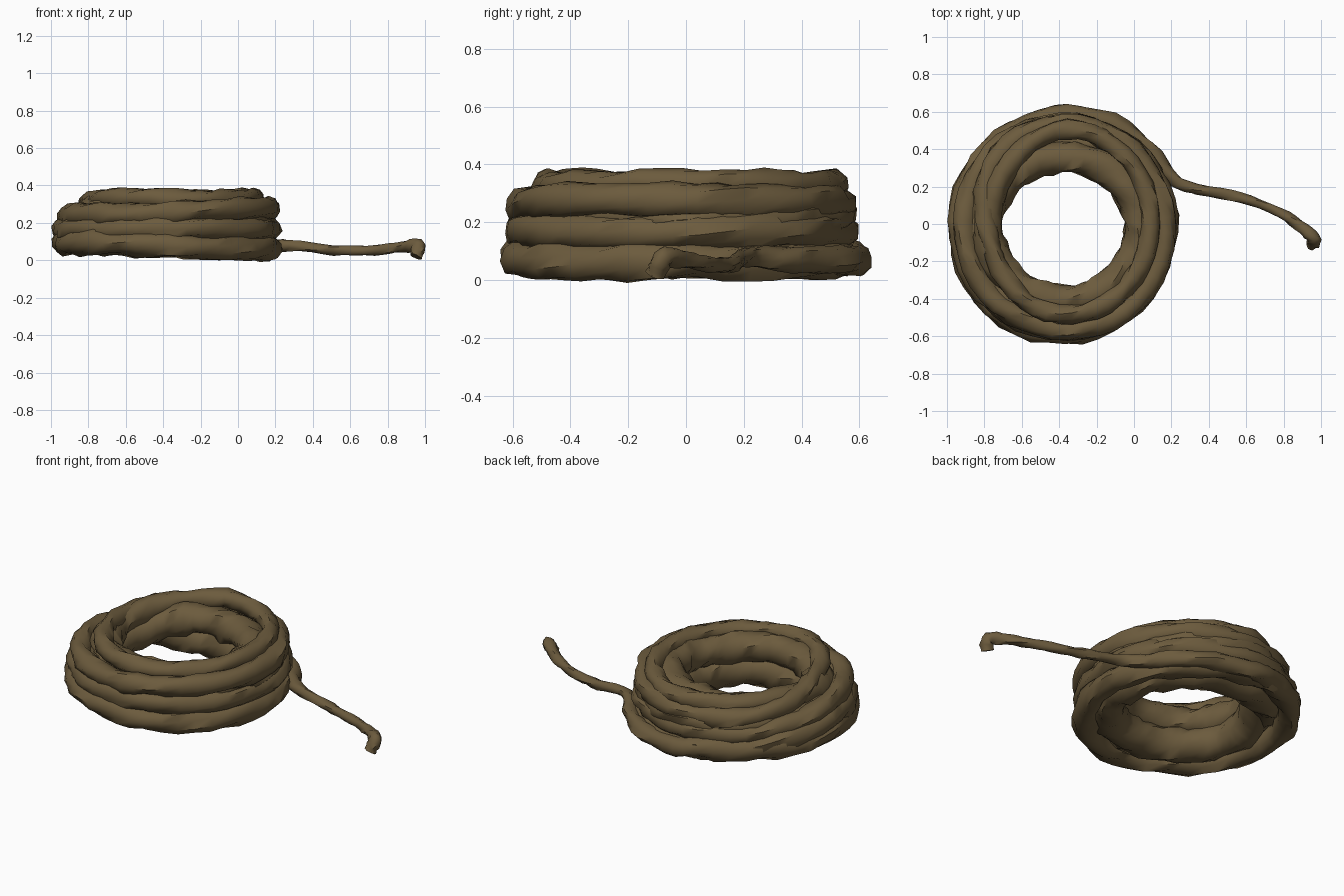
import bpy, bmesh, math, random
from mathutils import Vector

random.seed(4)
if "Cube" in bpy.data.objects:
    bpy.data.objects.remove(bpy.data.objects["Cube"], do_unlink=True)

hemp = bpy.data.materials.new("hemp_brown")
hemp.use_nodes = True
color = (0.15, 0.105, 0.047, 1)
hemp.diffuse_color = color
shader = hemp.node_tree.nodes["Principled BSDF"]
shader.inputs["Base Color"].default_value = color
shader.inputs["Roughness"].default_value = 0.9


def smooth(t):
    t = max(0.0, min(1.0, t))
    return t * t * (3 - 2 * t)


def sweep(name, path, sides=10, twist=0.45, lumps=0.012):
    """Sweep a lumpy, twisted three-strand section along (point, radius) pairs."""
    bm = bmesh.new()
    rings = []
    for i, (p, r) in enumerate(path):
        ahead = path[min(i + 1, len(path) - 1)][0]
        behind = path[max(i - 1, 0)][0]
        tangent = (ahead - behind).normalized()
        side = tangent.cross(Vector((0, 0, 1))).normalized()
        up = side.cross(tangent)
        bump = min(lumps, r * 0.16)
        girth = r + random.uniform(-bump, bump) * 0.4
        ring = []
        for k in range(sides):
            a = math.tau * k / sides + i * 0.12
            strand = 0.5 * bump * math.cos(3 * (a - i * twist))
            rr = girth + strand + random.uniform(-bump, bump) * 0.8
            ring.append(bm.verts.new(p + rr * (side * math.cos(a) + up * math.sin(a))))
        rings.append(ring)
    for a, b in zip(rings, rings[1:]):
        for k in range(sides):
            n = (k + 1) % sides
            bm.faces.new((a[k], a[n], b[n], b[k]))
    bm.faces.new(rings[0])
    bm.faces.new(rings[-1])
    bmesh.ops.recalc_face_normals(bm, faces=bm.faces)
    mesh = bpy.data.meshes.new(name)
    bm.to_mesh(mesh)
    bm.free()
    mesh.materials.append(hemp)
    obj = bpy.data.objects.new(name, mesh)
    bpy.context.collection.objects.link(obj)
    bpy.ops.object.select_all(action="DESELECT")
    obj.select_set(True)
    bpy.context.view_layer.objects.active = obj
    bpy.ops.object.shade_smooth_by_angle(angle=math.radians(50))


def wind(turns, start, segments=42):
    """Wind clockwise turns of (centre x, y, radius x, y, height, tilt, thickness)."""
    path = []
    for i in range(segments * len(turns)):
        n = i // segments
        t = smooth((i / segments - n - 0.7) / 0.3)
        here, there = turns[n], turns[min(n + 1, len(turns) - 1)]
        cx, cy, rx, ry, z, tilt, r = (a + (b - a) * t for a, b in zip(here, there))
        a = start - math.tau * i / segments
        wave = 0.005 * math.sin(3 * a + n * 2)
        path.append((Vector((cx + (rx + wave) * math.cos(a),
                             cy + (ry + wave) * math.sin(a),
                             z + wave + tilt * math.cos(a))), r))
    return path


def spline(points, steps):
    """Catmull-Rom path through (x, y, z, radius) points."""
    pts = [Vector(p) for p in points]
    pts = [2 * pts[0] - pts[1]] + pts + [2 * pts[-1] - pts[-2]]
    path = []
    for a, b, c, d in zip(pts, pts[1:], pts[2:], pts[3:]):
        for s in range(steps):
            t = s / steps
            v = 0.5 * (2 * b + (c - a) * t + (2 * a - 5 * b + 4 * c - d) * t * t
                       + (3 * b - a - 3 * c + d) * t ** 3)
            path.append((v.to_3d(), v.w))
    path.append((pts[-2].to_3d(), pts[-2].w))
    return path


coil = wind([
    # Turns that fill the middle and back the outer wall
    (-0.38, -0.01, 0.46, 0.46, 0.20, 0.0, 0.06),
    (-0.365, 0.01, 0.51, 0.52, 0.215, 0.0, 0.058),
    # Broad inner wall around the hole, from the ground up
    (-0.38, -0.025, 0.425, 0.405, 0.12, -0.01, 0.10),
    (-0.375, -0.025, 0.41, 0.385, 0.255, 0.0, 0.088),
    # Top loop, then the outer wall back down to the ground
    (-0.345, 0.01, 0.43, 0.495, 0.328, 0.0, 0.053),
    (-0.365, -0.02, 0.535, 0.545, 0.258, 0.02, 0.06),
    (-0.38, -0.015, 0.55, 0.55, 0.168, 0.0, 0.062),
    (-0.385, -0.015, 0.55, 0.565, 0.079, -0.018, 0.065),
], math.radians(100))

# Loose tail, wrapping around the back and trailing off to the left
end = coil[-1][0]
tail = spline([
    (end.x + 0.08, end.y + 0.03, end.z, 0.06), (-0.36, 0.59, 0.07, 0.053),
    (-0.12, 0.54, 0.068, 0.05), (0.07, 0.41, 0.07, 0.045),
    (0.18, 0.27, 0.075, 0.04), (0.28, 0.2, 0.08, 0.031),
    (0.46, 0.165, 0.06, 0.028), (0.62, 0.125, 0.05, 0.027),
    (0.78, 0.06, 0.058, 0.028), (0.88, -0.005, 0.07, 0.031),
    (0.95, -0.065, 0.082, 0.035), (0.966, -0.09, 0.062, 0.035),
    (0.95, -0.105, 0.02, 0.034),
], 3)

sweep("coiled_rope", coil + tail)
